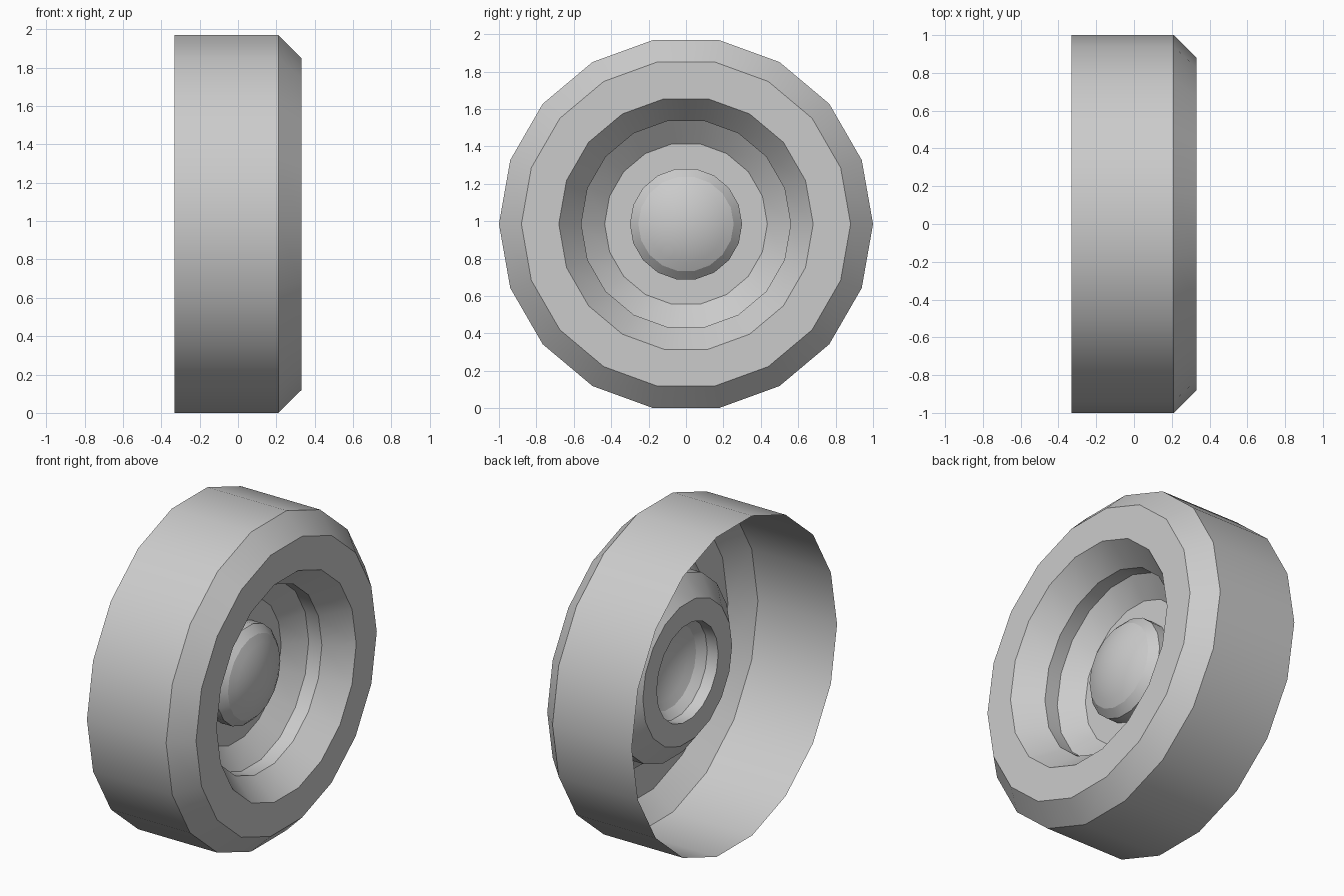
import bpy, bmesh, math

cube = bpy.data.objects.get("Cube")
if cube:
    bpy.data.objects.remove(cube, do_unlink=True)

SIDES = 18
CENTRE_Z = math.cos(math.pi / SIDES)   # the wheel rests on a flat side

grey = bpy.data.materials.new("plain grey")
grey.use_nodes = True
grey.diffuse_color = (0.6, 0.6, 0.6, 1)
bsdf = next(n for n in grey.node_tree.nodes if n.type == 'BSDF_PRINCIPLED')
bsdf.inputs["Base Color"].default_value = grey.diffuse_color


def lathe(name, profile):
    """Turn (x, radius) points about the axle; radius 0 closes to a point."""
    bm = bmesh.new()
    rings = []
    for x, r in profile:
        if r == 0:
            rings.append([bm.verts.new((x, 0, 0))] * SIDES)
            continue
        angles = [math.tau * i / SIDES for i in range(SIDES)]
        rings.append([bm.verts.new((x, r * math.cos(a), r * math.sin(a))) for a in angles])
    for near, far in zip(rings, rings[1:]):
        for i in range(SIDES):
            j = (i + 1) % SIDES
            corners = [near[i], near[j], far[j], far[i]]
            bm.faces.new(list(dict.fromkeys(corners)))
    mesh = bpy.data.meshes.new(name)
    bm.to_mesh(mesh)
    bm.free()
    mesh.materials.append(grey)
    obj = bpy.data.objects.new(name, mesh)
    obj.location.z = CENTRE_Z
    bpy.context.collection.objects.link(obj)
    bpy.ops.object.select_all(action='DESELECT')
    obj.select_set(True)
    bpy.context.view_layer.objects.active = obj
    bpy.ops.object.shade_smooth_by_angle(angle=math.radians(30))
    return obj


# Tyre: open-backed tread, chamfered shoulder and flat sidewall
lathe("tyre", [(-0.33, 1), (0.21, 1), (0.33, 0.88), (0.33, 0.68)])

# Rim: stepped dish down to a flat disc
lathe("rim", [(0.33, 0.68), (0.18, 0.56), (0.09, 0.56), (-0.01, 0.435), (-0.01, 0.3)])

# Hub: short drum with a bevelled edge
HUB_X, CAP_R, CAP_H = 0.11, 0.255, 0.065
lathe("hub", [(-0.01, 0.3), (0.065, 0.3), (HUB_X, CAP_R)])

# Hub cap: shallow spherical dome
sphere_r = (CAP_R ** 2 + CAP_H ** 2) / (2 * CAP_H)
half_angle = math.asin(CAP_R / sphere_r)
dome = []
for k in range(5, -1, -1):
    t = half_angle * k / 5
    dome.append((HUB_X + CAP_H - sphere_r * (1 - math.cos(t)), sphere_r * math.sin(t)))
lathe("hub_cap", dome)
